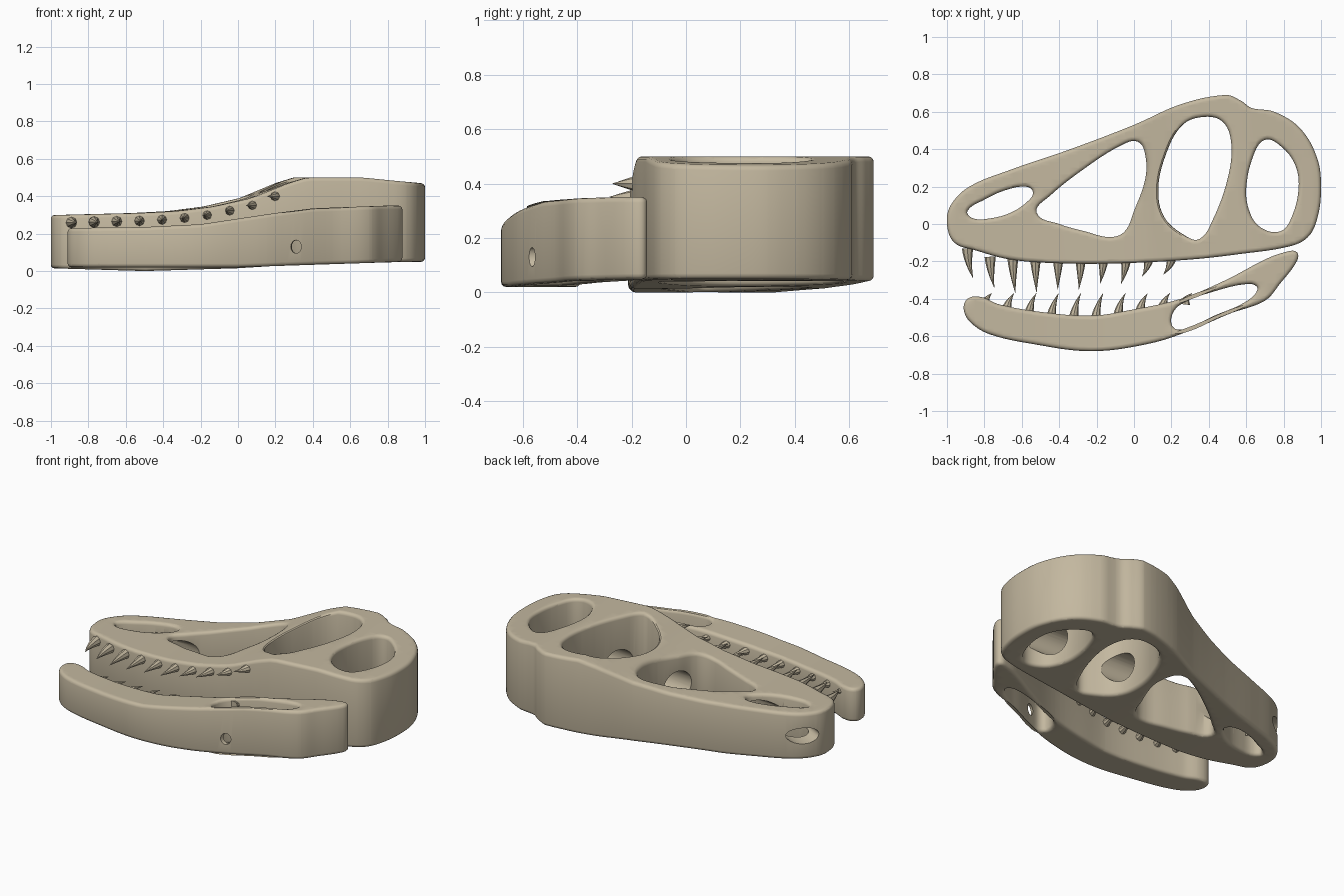
import bpy
import bmesh
from mathutils import Vector
from mathutils.geometry import interpolate_bezier

default_cube = bpy.data.objects.get("Cube")
if default_cube:
    bpy.data.objects.remove(default_cube)

bone = bpy.data.materials.new("warm bone")
bone.use_nodes = True
bone_colour = (.55, .48, .35, 1)
bone.diffuse_color = bone_colour
for node in bone.node_tree.nodes:
    if node.type == 'BSDF_PRINCIPLED':
        node.inputs["Base Color"].default_value = bone_colour

# Outlines in plan, each a closed smooth loop
skull_outline = [
    (-1, 0), (-.98, .1), (-.88, .2), (-.66, .29), (-.34, .4), (0, .53),
    (.25, .64), (.49, .69), (.57, .66), (.63, .62), (.75, .6), (.89, .51),
    (.98, .35), (1, .19), (.98, .03), (.93, -.07), (.83, -.12), (.57, -.16),
    (.3, -.19), (-.07, -.21), (-.4, -.21), (-.66, -.19), (-.85, -.14), (-.96, -.1)]
nostril = [
    (-.89, .07), (-.8, .13), (-.69, .18), (-.58, .2), (-.54, .17),
    (-.57, .12), (-.66, .06), (-.77, .03), (-.86, .03)]
cheek_opening = [
    (-.52, .06), (-.45, .15), (-.26, .3), (-.07, .42), (.02, .44), (.06, .37),
    (.06, .24), (0, .07), (-.05, -.04), (-.13, -.07), (-.26, -.04), (-.4, 0)]
eye_socket = [
    (.13, .19), (.17, .37), (.25, .52), (.35, .57), (.47, .55), (.52, .43),
    (.5, .24), (.42, .02), (.35, -.08), (.27, -.06), (.16, .04)]
rear_opening = [
    (.6, .19), (.64, .37), (.7, .45), (.78, .42), (.86, .32), (.88, .19),
    (.84, .03), (.78, -.04), (.68, -.02), (.62, .06)]
jaw_outline = [
    (-.91, -.46), (-.89, -.4), (-.82, -.39), (-.72, -.43), (-.5, -.47),
    (-.23, -.49), (-.02, -.46), (.25, -.4), (.49, -.3), (.7, -.19),
    (.81, -.15), (.87, -.15), (.87, -.2), (.78, -.32), (.7, -.41), (.51, -.48),
    (.3, -.57), (.08, -.64), (-.23, -.68), (-.55, -.64), (-.77, -.59), (-.87, -.53)]
jaw_opening = [
    (.2, -.5), (.25, -.43), (.43, -.36), (.62, -.32), (.66, -.35),
    (.59, -.42), (.43, -.49), (.3, -.55), (.22, -.56)]

# Height profiles along the length
skull_top_profile = [(-1, .3), (-.6, .31), (-.4, .32), (-.2, .345), (0, .39),
                     (.2, .47), (.3, .5), (.6, .5), (.8, .48), (1, .465)]
skull_base_profile = [(-1, .015), (-.5, 0), (0, .015), (.4, .04), (1, .05)]
jaw_top_profile = [(-.9, .23), (-.5, .235), (-.2, .25), (0, .28),
                   (.2, .31), (.4, .335), (.8, .35)]
jaw_base_profile = [(-.9, .02), (0, .02), (.9, .05)]


def height(profile, x):
    if x <= profile[0][0]:
        return profile[0][1]
    for (xa, za), (xb, zb) in zip(profile, profile[1:]):
        if x <= xb:
            s = (x - xa) / (xb - xa)
            return za + (zb - za) * s
    return profile[-1][1]


def skull_top(x, y):
    return height(skull_top_profile, x - .09 * (.6 - y))


def skull_base(x, y):
    return height(skull_base_profile, x)


def jaw_top(x, y):
    return height(jaw_top_profile, x)


def jaw_base(x, y):
    return height(jaw_base_profile, x)


def smooth_loop(points):
    pts = [Vector((x, y, 0)) for x, y in points]
    count = len(pts)
    tangents = [(pts[(i + 1) % count] - pts[i - 1]).normalized() for i in range(count)]
    loop = []
    for i in range(count):
        j = (i + 1) % count
        reach = (pts[j] - pts[i]).length * .36
        loop += interpolate_bezier(pts[i], pts[i] + tangents[i] * reach,
                                   pts[j] - tangents[j] * reach, pts[j], 7)[:-1]
    return loop


def curve_to_mesh(curve, name):
    temp = bpy.data.objects.new(name + "_curve", curve)
    bpy.context.collection.objects.link(temp)
    bpy.context.view_layer.update()
    graph = bpy.context.evaluated_depsgraph_get()
    mesh = bpy.data.meshes.new_from_object(temp.evaluated_get(graph))
    bpy.data.objects.remove(temp)
    mesh.materials.clear()
    mesh.materials.append(bone)
    obj = bpy.data.objects.new(name, mesh)
    bpy.context.collection.objects.link(obj)
    return obj


def activate(obj):
    bpy.ops.object.select_all(action='DESELECT')
    obj.select_set(True)
    bpy.context.view_layer.objects.active = obj


def bone_slab(name, loops, top, base):
    # Extruded outline with openings and softly rounded rims
    curve = bpy.data.curves.new(name, 'CURVE')
    curve.dimensions = '2D'
    curve.fill_mode = 'BOTH'
    rim = .02
    curve.extrude, curve.bevel_depth, curve.offset = .5 - rim, rim, -rim
    curve.bevel_resolution = 2
    for points in loops:
        loop = smooth_loop(points)
        spline = curve.splines.new('POLY')
        spline.points.add(len(loop) - 1)
        for point, co in zip(spline.points, loop):
            point.co = (*co, 1)
        spline.use_cyclic_u = True
    obj = curve_to_mesh(curve, name)
    # Slice the slab so its faces can follow the height profiles
    bm = bmesh.new()
    bm.from_mesh(obj.data)
    bmesh.ops.remove_doubles(bm, verts=bm.verts, dist=.0001)
    for axis, step in ((Vector((1, 0, 0)), .05), (Vector((0, 1, 0)), .1)):
        for i in range(-20, 21):
            bmesh.ops.bisect_plane(bm, geom=bm.verts[:] + bm.edges[:] + bm.faces[:],
                                   plane_co=axis * (i * step + .003), plane_no=axis,
                                   dist=.00001)
    for v in bm.verts:
        x, y, z = v.co
        v.co.z = top(x, y) + z - .5 if z > 0 else base(x, y) + z + .5
    bmesh.ops.recalc_face_normals(bm, faces=bm.faces)
    bm.to_mesh(obj.data)
    bm.free()
    return obj


def bore(obj, start, end, half_width, half_height):
    # Oval tunnel cut between two points
    a, b = Vector(start), Vector(end)
    turn = (b - a).to_track_quat('Z', 'Y').to_euler()
    bpy.ops.mesh.primitive_cylinder_add(vertices=32, radius=1, depth=(b - a).length,
                                        location=(a + b) / 2, rotation=turn)
    cutter = bpy.context.object
    cutter.scale = (half_width, half_height, 1)
    cutter.hide_render = True
    cutter.data.materials.append(bone)
    cut = obj.modifiers.new("tunnel", 'BOOLEAN')
    cut.operation, cut.solver, cut.object = 'DIFFERENCE', 'EXACT', cutter
    activate(obj)
    bpy.ops.object.modifier_apply(modifier=cut.name)
    bpy.data.objects.remove(cutter)


def tooth_row(name, teeth, top):
    # Curved, tapering teeth given by base point and tip point
    curve = bpy.data.curves.new(name, 'CURVE')
    curve.dimensions = '3D'
    curve.bevel_depth = .03
    curve.bevel_resolution = 2
    curve.use_fill_caps = True
    steps = 6
    for bx, by, tx, ty in teeth:
        spline = curve.splines.new('POLY')
        spline.points.add(steps)
        z = top(bx, by) - .042
        for i, point in enumerate(spline.points):
            s = i / steps
            point.co = (bx + (tx - bx) * s * s, by + (ty - by) * s, z, 1)
            point.radius = max(.03, 1 - s ** 1.2)
    return curve_to_mesh(curve, name)


# Skull with a tunnel running from the snout back through the struts
skull = bone_slab("skull", [skull_outline, nostril, cheek_opening, eye_socket, rear_opening],
                  skull_top, skull_base)
bore(skull, (-.7, .12, .18), (.74, .03, .21), .09, .09)
bore(skull, (-1.08, .24, .16), (-.78, .08, .16), .09, .05)

# Lower jaw with a small peg hole
jaw = bone_slab("lower_jaw", [jaw_outline, jaw_opening], jaw_top, jaw_base)
bore(jaw, (.28, -.7, .13), (.33, -.48, .13), .025, .035)

# Teeth
tip_depths = (.29, .34, .37, .365, .35, .35, .32, .32, .28, .27)
upper = []
for i, depth in enumerate(tip_depths):
    x = -.89 + .121 * i
    upper.append((x, -.13 if i == 0 else -.175, x + .03 - .008 * i, -depth))
upper_teeth = tooth_row("upper_teeth", upper, skull_top)

gum_line = (.42, .45, .48, .5, .51, .51, .49, .46, .44, .41)
lower = []
for i, gum in enumerate(gum_line):
    x = -.8 + .119 * i
    lower.append((x, -gum - .02, x + .04, -.37))
lower_teeth = tooth_row("lower_teeth", lower, jaw_top)

for part in (skull, jaw, upper_teeth, lower_teeth):
    activate(part)
    bpy.ops.object.shade_smooth_by_angle(angle=.6)
